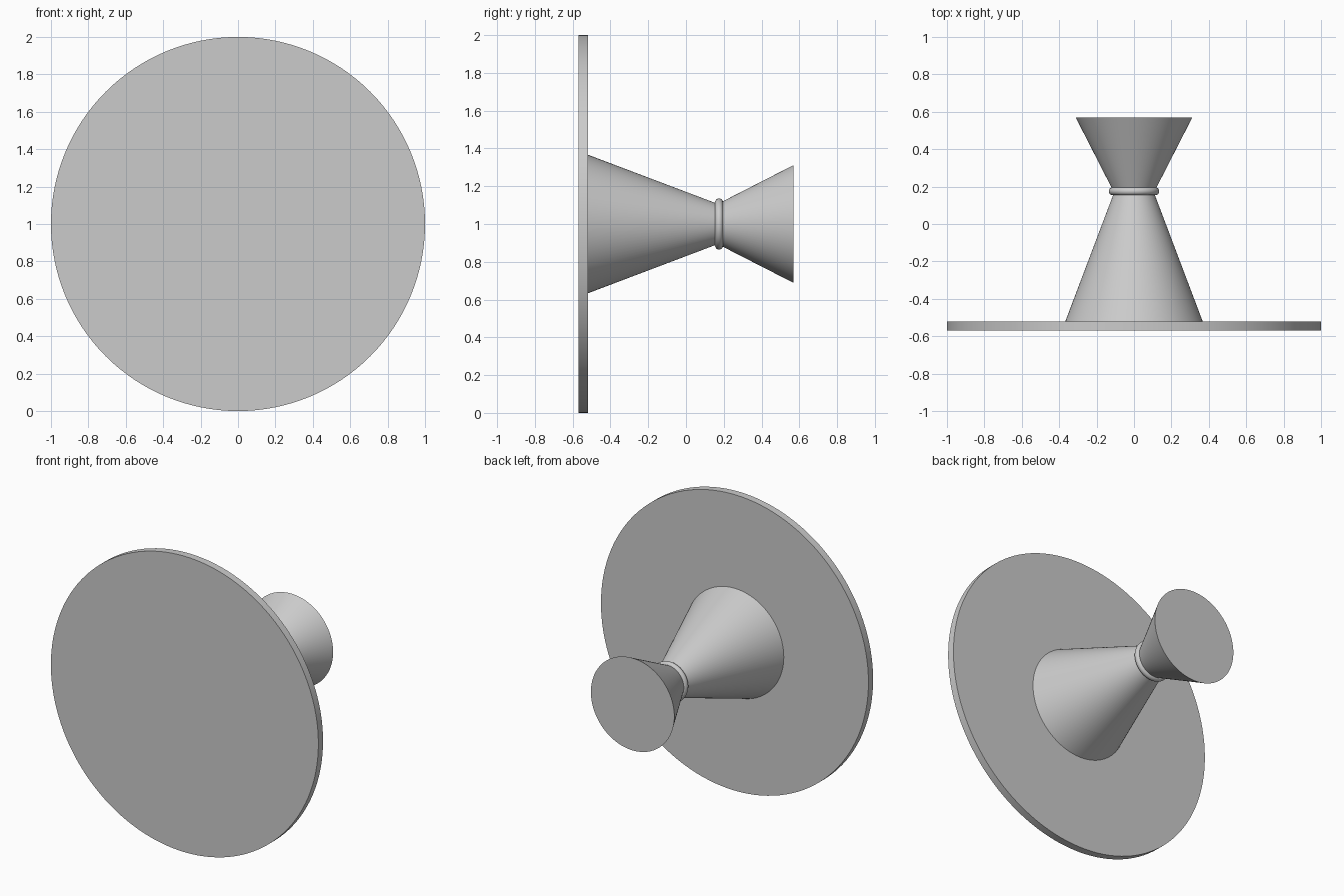
import bpy
import math

cube = bpy.data.objects.get("Cube")
if cube:
    bpy.data.objects.remove(cube, do_unlink=True)

grey = bpy.data.materials.new("plain grey")
grey.use_nodes = True
colour = (0.6, 0.6, 0.6, 1)
grey.diffuse_color = colour
grey.node_tree.nodes["Principled BSDF"].inputs["Base Color"].default_value = colour

CENTRE_Z = 1.0
AXIS = (-math.pi / 2, 0, 0)  # turns local z to +y


def finish(name):
    obj = bpy.context.object
    obj.name = name
    obj.data.materials.append(grey)
    bpy.ops.object.transform_apply(location=False, rotation=True, scale=False)
    bpy.ops.object.shade_smooth_by_angle(angle=math.radians(35))


def round_part(name, y0, y1, r0, r1, sides=96):
    bpy.ops.mesh.primitive_cone_add(
        vertices=sides, radius1=r0, radius2=r1, depth=y1 - y0,
        location=(0, (y0 + y1) / 2, CENTRE_Z), rotation=AXIS)
    finish(name)


# Wide front disc, tapering stem and flared rear knob
round_part("front_disc", -0.57, -0.52, 1.0, 1.0, 128)
round_part("tapered_stem", -0.52, 0.175, 0.367, 0.104)
round_part("flared_knob", 0.175, 0.57, 0.11, 0.312)

# Rounded collar around the neck
bpy.ops.mesh.primitive_torus_add(
    major_radius=0.114, minor_radius=0.021, major_segments=96, minor_segments=20,
    location=(0, 0.175, CENTRE_Z), rotation=AXIS)
finish("neck_collar")
